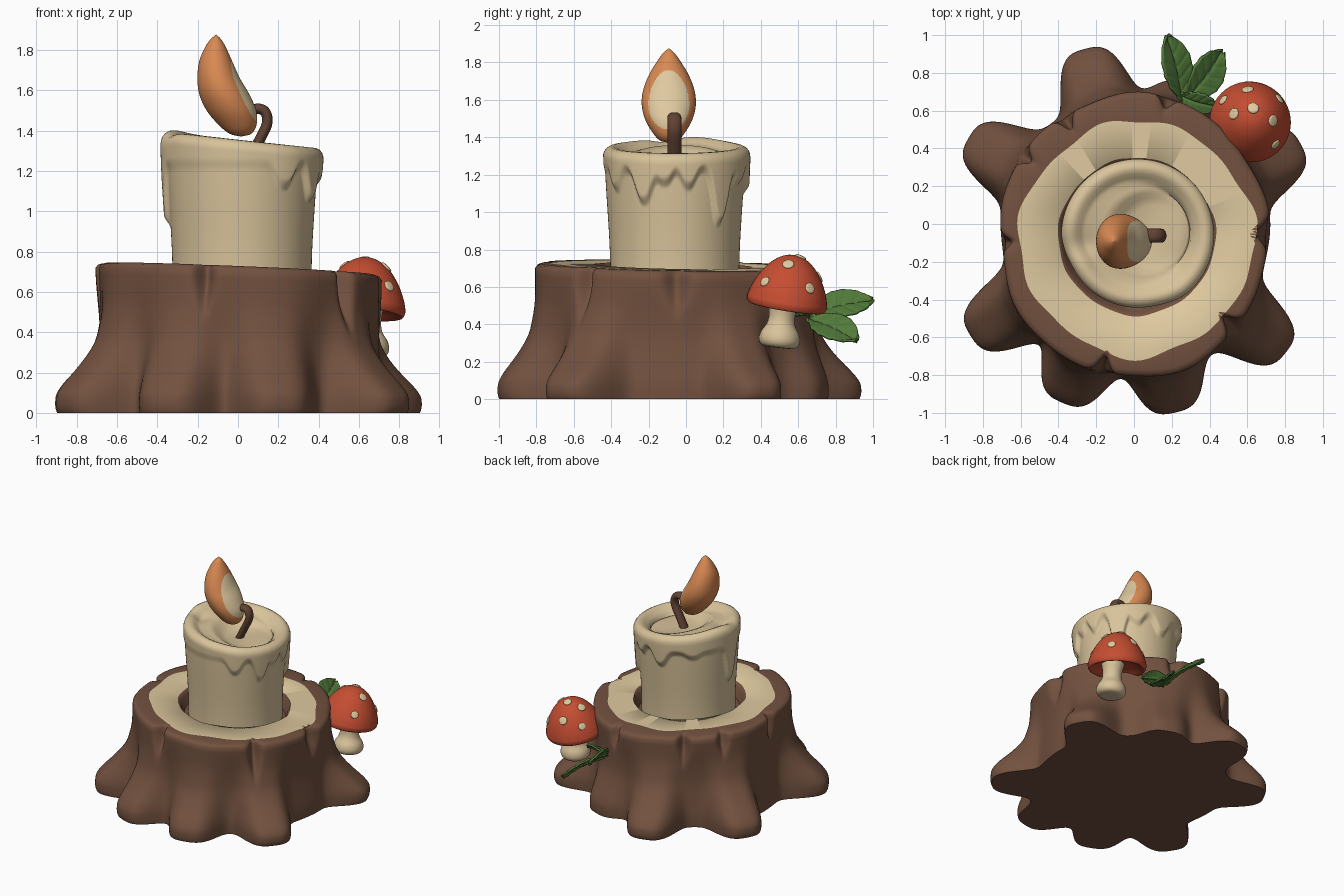
import bpy, math
from math import sin, cos, pi, exp, radians
from mathutils import Vector, Matrix

if "Cube" in bpy.data.objects:
    bpy.data.objects.remove(bpy.data.objects["Cube"], do_unlink=True)


def material(name, *rgb):
    m = bpy.data.materials.new(name)
    m.use_nodes = True
    m.diffuse_color = (*rgb, 1)
    m.node_tree.nodes["Principled BSDF"].inputs["Base Color"].default_value = (*rgb, 1)
    return m


BARK = material("bark brown", .17, .083, .05)
WOOD = material("cut wood cream", .74, .59, .35)
WAX = material("candle wax", .69, .545, .325)
WICK = material("wick brown", .12, .055, .034)
ORANGE = material("flame orange", .69, .25, .085)
RED = material("cap red", .56, .075, .032)
GREEN = material("leaf green", .085, .2, .042)


def smooth(a, b, x):
    t = max(0, min(1, (x - a) / (b - a)))
    return t * t * (3 - 2 * t)


def gap(a, b):
    """Smallest difference of two angles in degrees."""
    return abs((a - b + 180) % 360 - 180)


def finish(name, verts, faces, mats, angle=50):
    me = bpy.data.meshes.new(name)
    me.from_pydata(verts, [], faces)
    for m in mats:
        me.materials.append(m)
    ob = bpy.data.objects.new(name, me)
    bpy.context.collection.objects.link(ob)
    bpy.ops.object.select_all(action='DESELECT')
    ob.select_set(True)
    bpy.context.view_layer.objects.active = ob
    bpy.ops.object.shade_smooth_by_angle(angle=radians(angle))
    return ob


def loft(name, rings, mats, rule=None, angle=50):
    """Skin a stack of closed rings; fans close both ends."""
    n, k = len(rings[0]), len(rings)
    verts = [v for ring in rings for v in ring]
    faces = [(i * n + j, i * n + (j + 1) % n, (i + 1) * n + (j + 1) % n, (i + 1) * n + j)
             for i in range(k - 1) for j in range(n)]
    for base, flip in ((0, True), ((k - 1) * n, False)):
        c = len(verts)
        verts.append(sum((Vector(v) for v in verts[base:base + n]), Vector()) / n)
        for j in range(n):
            a, b = base + j, base + (j + 1) % n
            faces.append((b, a, c) if flip else (a, b, c))
    ob = finish(name, verts, faces, mats, angle)
    if rule:
        for p in ob.data.polygons:
            p.material_index = rule(p, p.index // n)
    return ob


def spline(pts, steps):
    """Catmull-Rom samples through a short list of points."""
    p = [Vector(q) for q in pts]
    p = [2 * p[0] - p[1]] + p + [2 * p[-1] - p[-2]]
    out = []
    for a, b, c, d in zip(p, p[1:], p[2:], p[3:]):
        for s in range(steps):
            t = s / steps
            out.append(.5 * (2 * b + (c - a) * t + (2 * a - 5 * b + 4 * c - d) * t * t
                             + (3 * b - a - 3 * c + d) * t ** 3))
    return out + [p[-2]]


def lathe(name, profile, mat, steps=4, n=48):
    rings = [[(max(r, .001) * cos(2 * pi * j / n), max(r, .001) * sin(2 * pi * j / n), z)
              for j in range(n)] for r, z in spline(profile, steps)]
    return loft(name, rings, [mat])


# Stump: roots are (angle, reach), cracks are (angle, half width, depth, low end)
ROOTS = [(28, .99), (70, .84), (105, 1), (150, 1), (212, 1.01), (247, .965), (283, .965), (322, 1.01)]
CRACKS = [(0, 5, .07, .42), (76, 3, .06, .5), (121, 3, .08, .45), (145, 3, .06, .5),
          (184, 3, .05, .45), (257, 3.2, .085, .44), (317, 3.2, .085, .36)]
FLARE = [(0, .96), (.02, .99), (.05, 1), (.09, .97), (.14, .83), (.2, .61), (.27, .39),
         (.34, .23), (.42, .13), (.5, .055), (.58, .02), (.68, .0)]


def stump_top(x, y):
    return .713 - .042 * x - .02 * y


def stump_radius(d, z, f):
    a = radians(d)
    r = .732 - .02 * cos(2 * a) - .012 * sin(a) + .009 * sin(5 * a + 1) + .005 * sin(9 * a)
    r -= .03 * (1 - f) * smooth(.7, .3, z)
    base = r
    for c, reach in ROOTS:
        r += (reach - base) * (f + .04 * smooth(.72, .4, z)) * exp(-(gap(d, c) / 13) ** 3.4)
    for c, w, depth, low in CRACKS:
        t = smooth(low, .66, z)
        r -= depth * t * exp(-(gap(d, c) / (w * (.4 + .6 * t))) ** 2)
    return r


N = 540


def stump_ring(radius, height, cx=0, cy=-.05):
    ring = []
    for j in range(N):
        d = 360 * j / N
        x, y = cx + radius(d) * cos(radians(d)), cy + radius(d) * sin(radians(d))
        ring.append((x, y, height(stump_top(x, y))))
    return ring


rings = [stump_ring(lambda d: stump_radius(d, z, f), lambda top: z * (top - .025) / .68)
         for _, z, f in spline([(i, z, f) for i, (z, f) in enumerate(FLARE)], 3)]
WALL = len(rings)
for inset, drop in ((.012, .008), (.035, 0)):
    rings.append(stump_ring(lambda d: stump_radius(d, .68, 0) - inset, lambda top: top - drop))
for base, wob, drop in ((.62, .018, 0), (.415, .006, 0), (.395, .004, .03), (.37, 0, .09)):
    def edge(d):
        a = radians(d)
        return base + wob * (-.6 * sin(4 * a - pi / 2) + .5 * sin(7 * a + .5) - sin(a) + .4 * sin(11 * a))
    rings.append(stump_ring(edge, lambda top: top - drop, .015, -.06))
loft("tree_stump", rings, [BARK, WOOD], lambda p, i: int(i == WALL + 2), 60)

# Candle with wax drips: (angle, low end, half width)
DRIPS = [(-56, 1.13, 9), (-26, 1.06, 9), (-8, 1.16, 7), (11, 1.14, 7), (40, .95, 9),
         (62, 1.16, 8), (92, 1.12, 10), (130, 1.2, 9), (179, .95, 9)]
M, ROWS = 300, 72


def front(d):
    """One on the plain front of the candle, where no lip hangs over."""
    return smooth(70, 35, gap(d, 245))


def candle_wall(d, z):
    line = 1.235
    for c, low, w in DRIPS:
        line -= (1.235 - low) * exp(-(gap(d, c) / w) ** 2.6)
    bulge = .03 - .022 * front(d)
    return .345 + .03 * smooth(.68, 1.35, z) + bulge * smooth(line - .035, line + .03, z)


def rim_height(d):
    return (1.352 - .037 * cos(radians(d)) + .014 * exp(-(gap(d, 160) / 25) ** 2)
            - .016 * exp(-(gap(d, 190) / 12) ** 2))


def candle_ring(point, cx=.02, cy=-.06):
    ring = []
    for j in range(M):
        d = 360 * j / M
        r, z = point(d)
        ring.append((cx + r * cos(radians(d)), cy + r * sin(radians(d)), z))
    return ring


def wall_point(t):
    def point(d):
        z = .62 + t * (rim_height(d) - .06 - .62)
        return candle_wall(d, z), z
    return point


rings = [candle_ring(wall_point(i / ROWS)) for i in range(ROWS + 1)]
for inset, drop in ((.001, .045), (.006, .028), (.018, .012), (.036, .002), (.055, 0),
                    (.078, .01), (.1, .028), (.125, .045)):
    rings.append(candle_ring(lambda d: (.404 - inset - .02 * front(d), rim_height(d) - drop)))
# Wax pool, set off towards one side
for r, z, cx in ((.235, 1.3, .06), (.21, 1.29, .085), (.185, 1.273, .1), (.14, 1.264, .1), (.01, 1.262, .1)):
    rings.append(candle_ring(lambda d: (r, z - .25 * r * cos(radians(d)) * smooth(.15, .235, r)), cx, -.045))
loft("candle", rings, [WAX], angle=70)

# Wick
path = spline([(.05, 1.24), (.1, 1.34), (.143, 1.43), (.137, 1.488), (.1, 1.508), (.05, 1.49)], 6)
rings = []
for i, p in enumerate(path):
    t = (path[min(i + 1, len(path) - 1)] - path[max(i - 1, 0)]).normalized()
    rings.append([(p.x + .026 * cos(a) * t.y, -.062 + .037 * sin(a), p.y - .026 * cos(a) * t.x)
                  for a in (2 * pi * j / 20 for j in range(20))])
loft("wick", rings, [WICK])

# Flame: height, centre x, half width, half depth
flame = spline([(1.37, .015, .002, .002), (1.385, .012, .055, .05), (1.43, -.003, .095, .09),
                (1.5, -.033, .123, .128), (1.58, -.068, .124, .145), (1.66, -.096, .105, .135),
                (1.74, -.11, .083, .103), (1.81, -.112, .053, .06), (1.85, -.11, .028, .031),
                (1.875, -.108, .002, .002)], 14)
rings = [[(x + w * cos(2 * pi * j / 160), -.092 + h * sin(2 * pi * j / 160), z) for j in range(160)]
         for z, x, w, h in flame]


def flame_rule(p, i):
    c = p.center
    half = .108 - .1 * (c.z - 1.6)
    return int(c.x > -.11 and p.normal.x > 0 and ((c.y + .092) / half) ** 2 + ((c.z - 1.6) / .158) ** 2 < 1)


loft("flame", rings, [ORANGE, WOOD], flame_rule)

# Mushroom
stem = lathe("mushroom_stem", [(0, 0), (.08, .002), (.108, .03), (.104, .075), (.076, .125),
                               (.07, .18), (.085, .26)], WAX)
stem.matrix_world = Matrix.Translation((.64, .495, .275)) @ Matrix.Rotation(radians(-6), 4, 'X')
CAP = .216


def dome(r):
    return .255 * (1 - min(1, r / CAP) ** 2) ** .7


tilt = Matrix.Translation((.615, .54, .52)) @ Matrix.Rotation(radians(-9), 4, 'X') @ Matrix.Rotation(radians(6), 4, 'Y')
cap = lathe("mushroom_cap", [(0, .02), (.12, .01), (.19, -.025), (.208, -.025)]
            + [(CAP * s, dome(CAP * s)) for s in (1, .985, .93, .8, .6, .4, .2, 0)], RED)
cap.matrix_world = tilt
for x, y, s in ((-.03, .15, .031), (.145, .11, .029), (-.01, .035, .03), (-.11, .01, .03),
                (.1, -.025, .031), (.125, -.135, .028), (-.155, .1, .028)):
    r = math.hypot(x, y)
    slope = .357 * (1 - (r / CAP) ** 2) ** -.3 / CAP ** 2
    spot = lathe("cap_spot", [(0, -.01), (s * .9, -.01), (s, 0), (s * .8, .006), (0, .008)], WOOD, 3, 16)
    turn = Vector((x * slope, y * slope, 1)).to_track_quat('Z', 'Y').to_matrix().to_4x4()
    spot.matrix_world = tilt @ Matrix.Translation((x, y, dome(r))) @ turn


# Leaves: broad folded blades with grooved veins
def leaf(base, tip, side, half):
    base, tip = Vector(base), Vector(tip)
    along = tip - base
    side = Vector(side)
    side = (side - along * side.dot(along) / along.length_squared).normalized()
    up = side.cross(along).normalized()
    U, V = 48, 20
    verts, faces = [], []
    for i in range(U + 1):
        t = i / U
        w = half * (sin(pi * t ** 1.1) ** .62 * (1 + .02 * sin(t * 32)) if 0 < i < U else .05)
        for j in range(V + 1):
            v = 2 * j / V - 1
            vein = exp(-(v / .1) ** 2) + .6 * exp(-(((t - .18 * abs(v)) * 5 % 1 - .5) / .12) ** 2)
            lift = .14 * half * abs(v) + .02 * sin(pi * t) - .006 * vein
            verts.append(base + along * t + side * (w * v) + up * lift)
    for i in range(U):
        for j in range(V):
            a = i * (V + 1) + j
            faces.append((a, a + 1, a + V + 2, a + V + 1))
    ob = finish("leaf", verts, faces, [GREEN])
    ob.modifiers.new("thickness", 'SOLIDIFY').thickness = .014


leaf((.255, .66, .455), (.175, .995, .53), (.7, .2, -.65), .1)
leaf((.28, .66, .43), (.465, .91, .315), (.65, -.28, -.5), .1)
leaf((.24, .68, .46), (.44, .62, .46), (.1, -.8, -.4), .06)
